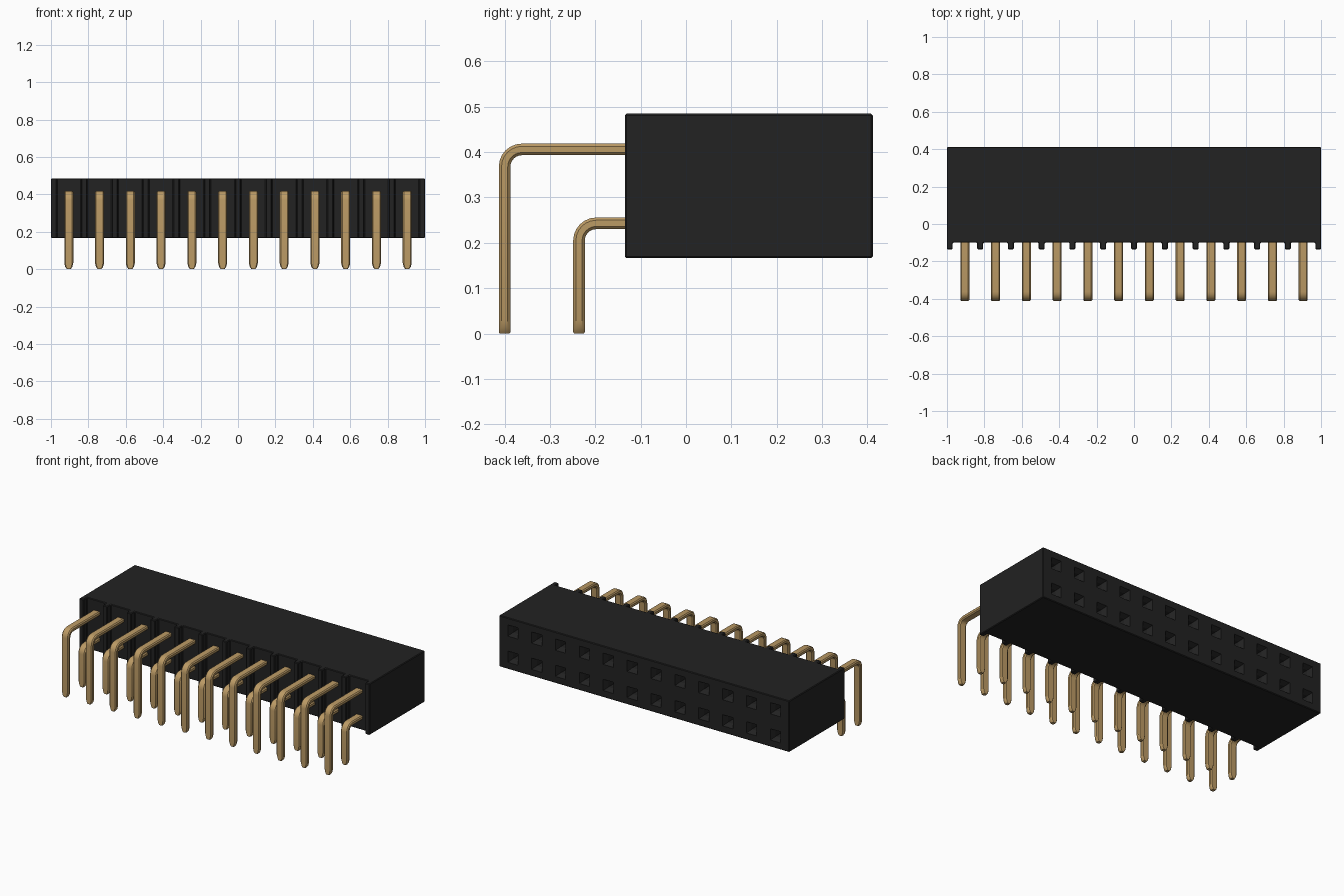
import bpy, bmesh, math

if "Cube" in bpy.data.objects:
    bpy.data.objects.remove(bpy.data.objects["Cube"])

COLS = 12
PITCH = 0.1645
ROWS = [(0.406, -0.40), (0.243, -0.236)]      # (pin height, y of the vertical leg)
XS = [(i - (COLS - 1) / 2) * PITCH for i in range(COLS)]


def material(name, rgb):
    m = bpy.data.materials.new(name)
    m.diffuse_color = (*rgb, 1)
    m.use_nodes = True
    m.node_tree.nodes["Principled BSDF"].inputs["Base Color"].default_value = m.diffuse_color
    return m


black = material("black plastic", (0.016, 0.016, 0.016))
gold = material("gold metal", (0.50, 0.325, 0.13))


def make_object(name, bm, mat):
    bmesh.ops.recalc_face_normals(bm, faces=bm.faces)
    me = bpy.data.meshes.new(name)
    bm.to_mesh(me)
    bm.free()
    me.materials.append(mat)
    ob = bpy.data.objects.new(name, me)
    bpy.context.collection.objects.link(ob)
    return ob


def loft(bm, rings):
    """Skin a list of equal-length point rings and cap both ends."""
    vs = [[bm.verts.new(p) for p in r] for r in rings]
    n = len(vs[0])
    for a, b in zip(vs, vs[1:]):
        for i in range(n):
            bm.faces.new((a[i], a[(i + 1) % n], b[(i + 1) % n], b[i]))
    bm.faces.new(vs[0])
    bm.faces.new(vs[-1])


# housing: comb-shaped plan with front ribs, extruded upward
FRONT, RIB, BACK, Z0, Z1 = -0.10, -0.135, 0.412, 0.166, 0.485
plan = [(1, BACK), (-1, BACK), (-1, RIB), (-0.97, RIB), (-0.97, FRONT)]
for i in range(1, COLS):
    x = (i - COLS / 2) * PITCH
    plan += [(x - 0.016, FRONT), (x - 0.016, RIB), (x + 0.016, RIB), (x + 0.016, FRONT)]
plan += [(0.97, FRONT), (0.97, RIB), (1, RIB)]
bm = bmesh.new()
loft(bm, [[(x, y, z) for x, y in plan] for z in (Z0, Z1)])
housing = make_object("housing", bm, black)
bev = housing.modifiers.new("soft edges", "BEVEL")
bev.width = 0.004
bev.segments = 1

# socket holes in the back: square funnels narrowing to a shaft
bm = bmesh.new()
for x in XS:
    for z, _ in ROWS:
        loft(bm, [[(x + sx * h, y, z + sz * h)
                   for sx, sz in ((-1, -1), (1, -1), (1, 1), (-1, 1))]
                  for y, h in ((0.422, 0.040), (0.382, 0.020), (0.16, 0.020))])
cutter = make_object("socket_cutter", bm, black)
cutter.hide_render = True
cutter.hide_set(True)
cut = housing.modifiers.new("sockets", "BOOLEAN")
cut.operation = "DIFFERENCE"
cut.solver = "EXACT"
cut.object = cutter

# bent pins: chamfered flat bar swept along an L with a rounded corner
W, T, C, R = 0.024, 0.0128, 0.006, 0.038
section = [(-W, -T + C), (-W + C, -T), (W - C, -T), (W, -T + C),
           (W, T - C), (W - C, T), (-W + C, T), (-W, T - C)]


def pin_rings(x, zc, yc):
    # stations: y, z, bend angle, width scale, thickness scale
    st = [(-0.09, zc, 0, 1, 1)]
    for k in range(7):
        a = math.pi / 2 * k / 6
        st.append((yc + R - R * math.sin(a), zc - R + R * math.cos(a), a, 1, 1))
    st += [(yc, 0.032, math.pi / 2, 1, 1), (yc, 0.012, math.pi / 2, 0.78, 1),
           (yc, 0.003, math.pi / 2, 0.5, 1), (yc, 0, math.pi / 2, 0.42, 0.85)]
    return [[(x + u * w, y - v * t * math.sin(a), z + v * t * math.cos(a))
             for u, v in section] for y, z, a, w, t in st]


for name, (zc, yc) in zip(("upper_pins", "lower_pins"), ROWS):
    bm = bmesh.new()
    for x in XS:
        loft(bm, pin_rings(x, zc, yc))
    pins = make_object(name, bm, gold)
    bpy.ops.object.select_all(action="DESELECT")
    pins.select_set(True)
    bpy.context.view_layer.objects.active = pins
    bpy.ops.object.shade_smooth_by_angle(angle=math.radians(30))
